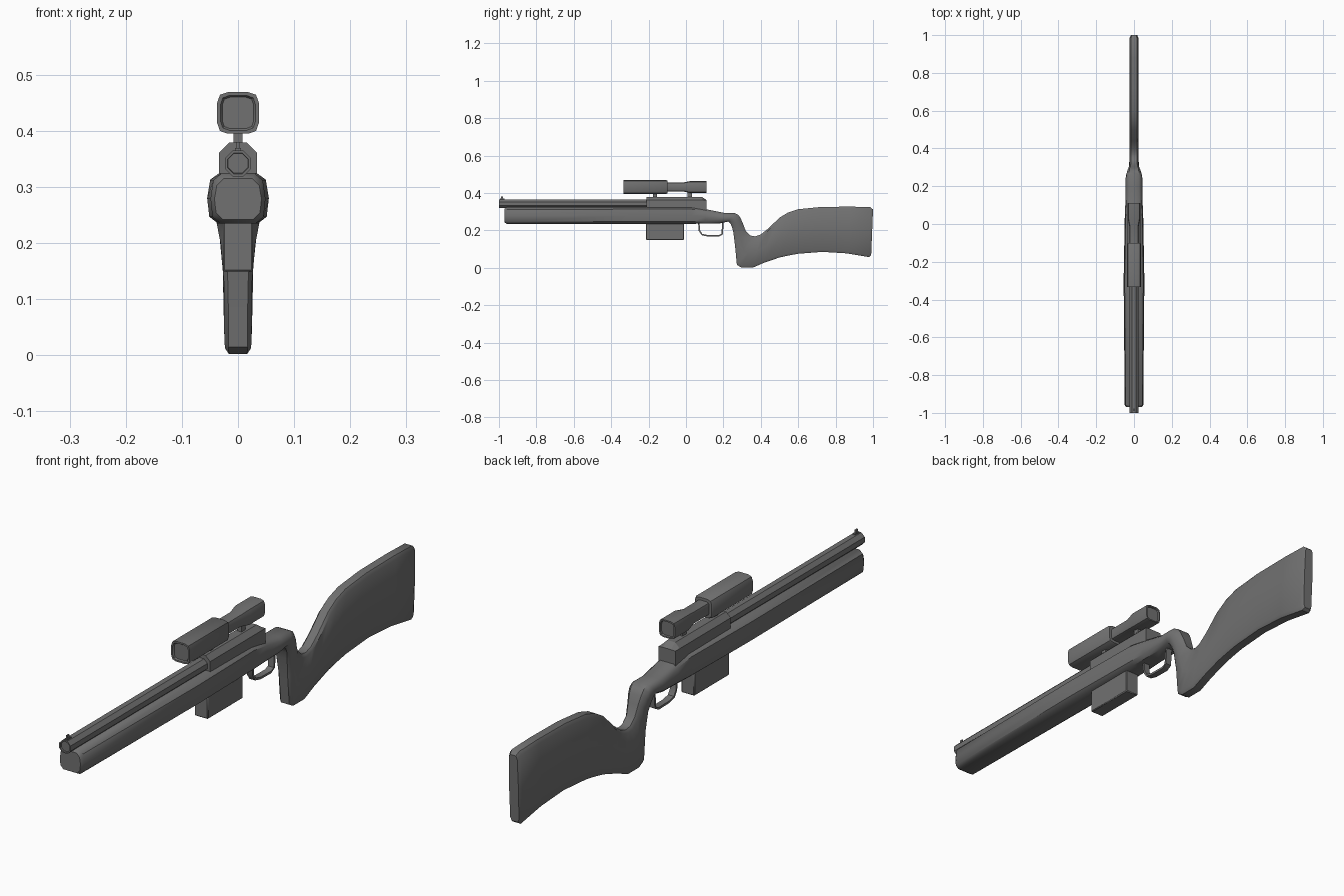
import bpy, bmesh, math
from mathutils import Vector

if "Cube" in bpy.data.objects:
    bpy.data.objects.remove(bpy.data.objects["Cube"])

# Dark grey finish shared by every part
dark = bpy.data.materials.new("dark_grey")
dark.diffuse_color = (.165, .165, .165, 1)
dark.use_nodes = True
dark.node_tree.nodes["Principled BSDF"].inputs["Base Color"].default_value = dark.diffuse_color


def loft(name, rings, angle=35):
    """Skin a list of equal-length closed rings and cap both ends."""
    bm = bmesh.new()
    vs = [[bm.verts.new(p) for p in r] for r in rings]
    n = len(vs[0])
    for a, b in zip(vs, vs[1:]):
        for i in range(n):
            j = (i + 1) % n
            bm.faces.new((a[i], a[j], b[j], b[i]))
    bm.faces.new(vs[0])
    bm.faces.new(vs[-1])
    bmesh.ops.recalc_face_normals(bm, faces=bm.faces)
    me = bpy.data.meshes.new(name)
    bm.to_mesh(me)
    bm.free()
    me.materials.append(dark)
    ob = bpy.data.objects.new(name, me)
    bpy.context.collection.objects.link(ob)
    bpy.ops.object.select_all(action='DESELECT')
    ob.select_set(True)
    bpy.context.view_layer.objects.active = ob
    bpy.ops.object.shade_smooth_by_angle(angle=math.radians(angle))
    return ob


def box(name, x, y0, y1, z0, z1, bevel=0.0):
    rings = [[(-x, y, z0), (x, y, z0), (x, y, z1), (-x, y, z1)] for y in (y0, y1)]
    ob = loft(name, rings)
    if bevel:
        m = ob.modifiers.new("bevel", 'BEVEL')
        m.width, m.segments = bevel, 1
    return ob


# Stock: each station joins a top and a bottom point with a rounded section
def stock_ring(yt, zt, yb, zb, w, b=0.012):
    top, bot = Vector((0, yt, zt)), Vector((0, yb, zb))
    t = b / (top - bot).length
    side = [(0, .65), (t, .93), (.5, 1), (1 - t, .9), (1, .6)]
    loop = [(h, x) for h, x in side] + [(h, -x) for h, x in reversed(side)]
    return [bot.lerp(top, h) + Vector((x * w, 0, 0)) for h, x in loop]


stations = [
    (-.97, .315, -.97, .242, .042), (-.958, .324, -.958, .235, .049),
    (-.3, .325, -.3, .235, .055), (.03, .325, .03, .235, .049),
    (.11, .312, .10, .236, .046), (.20, .294, .18, .237, .044),
    (.26, .293, .225, .247, .044), (.28, .283, .238, .236, .042),
    (.292, .265, .246, .218, .039), (.305, .235, .253, .19, .033),
    (.32, .195, .262, .12, .027), (.345, .172, .272, .015, .026),
    (.37, .168, .295, .002, .025), (.40, .178, .36, .002, .025),
    (.44, .21, .42, .028, .025), (.50, .268, .50, .055, .025),
    (.545, .295, .55, .066, .025), (.60, .313, .60, .075, .025),
    (.72, .325, .73, .085, .025), (.88, .327, .86, .077, .025),
    (.985, .324, .978, .057, .025), (1.0, .312, .99, .066, .019)]
loft("stock", [stock_ring(*s) for s in stations], 40)


# Barrel: octagonal tube with a shallow muzzle recess
def octagon(y, r, zc=.342):
    a = math.pi / 8
    return [(r * math.cos(a + i * math.pi / 4), y, zc + r * math.sin(a + i * math.pi / 4))
            for i in range(8)]


loft("barrel", [octagon(-.995, .019), octagon(-1.0, .02), octagon(-1.0, .025),
                octagon(-.15, .025)])

# Receiver: chamfered block with a sloped rear edge
half = [(.034, .27), (.034, .361), (.016, .379)]
section = half + [(-x, z) for x, z in reversed(half)]
rear = [(x, min(z, .362)) for x, z in section]
loft("receiver", [[(x, y, z) for x, z in s]
                  for y, s in ((-.21, section), (.085, section), (.11, rear))], 20)

# Magazine
box("magazine", .027, -.213, -.01, .149, .26, .003)


# Scope: rounded-square rings of varying radius along y
def scope_ring(y, r):
    q = [(1, .5), (.87, .87), (.5, 1)]
    pts = []
    for _ in range(4):
        pts += q
        q = [(-b, a) for a, b in q]
    return [(a * r, y, .432 + b * r) for a, b in pts]


scope = [(-.328, .028), (-.333, .031), (-.333, .037), (-.105, .037), (-.1, .034),
         (-.1, .024), (-.015, .024), (.025, .032), (.11, .032), (.11, .027), (.105, .025)]
loft("scope", [scope_ring(*s) for s in scope])
for i, y in enumerate((-.165, .02)):
    box(f"scope_mount_{i + 1}", .008, y - .011, y + .011, .37, .415)

# Front sight: small ramp and blade
box("sight_base", .005, -.995, -.97, .36, .369)
box("sight_blade", .003, -.99, -.978, .366, .38)

# Trigger guard: flat strip bent through a path
path = [Vector(p) for p in [(.068, .245), (.072, .198), (.085, .178), (.115, .171),
                            (.175, .17), (.193, .18), (.198, .245)]]
rings = []
for i, p in enumerate(path):
    d = (path[min(i + 1, 6)] - path[max(i - 1, 0)]).normalized() * .004
    o, k = p + Vector((d.y, -d.x)), p - Vector((d.y, -d.x))
    rings.append([(-.012, *o), (.012, *o), (.012, *k), (-.012, *k)])
loft("trigger_guard", rings)
